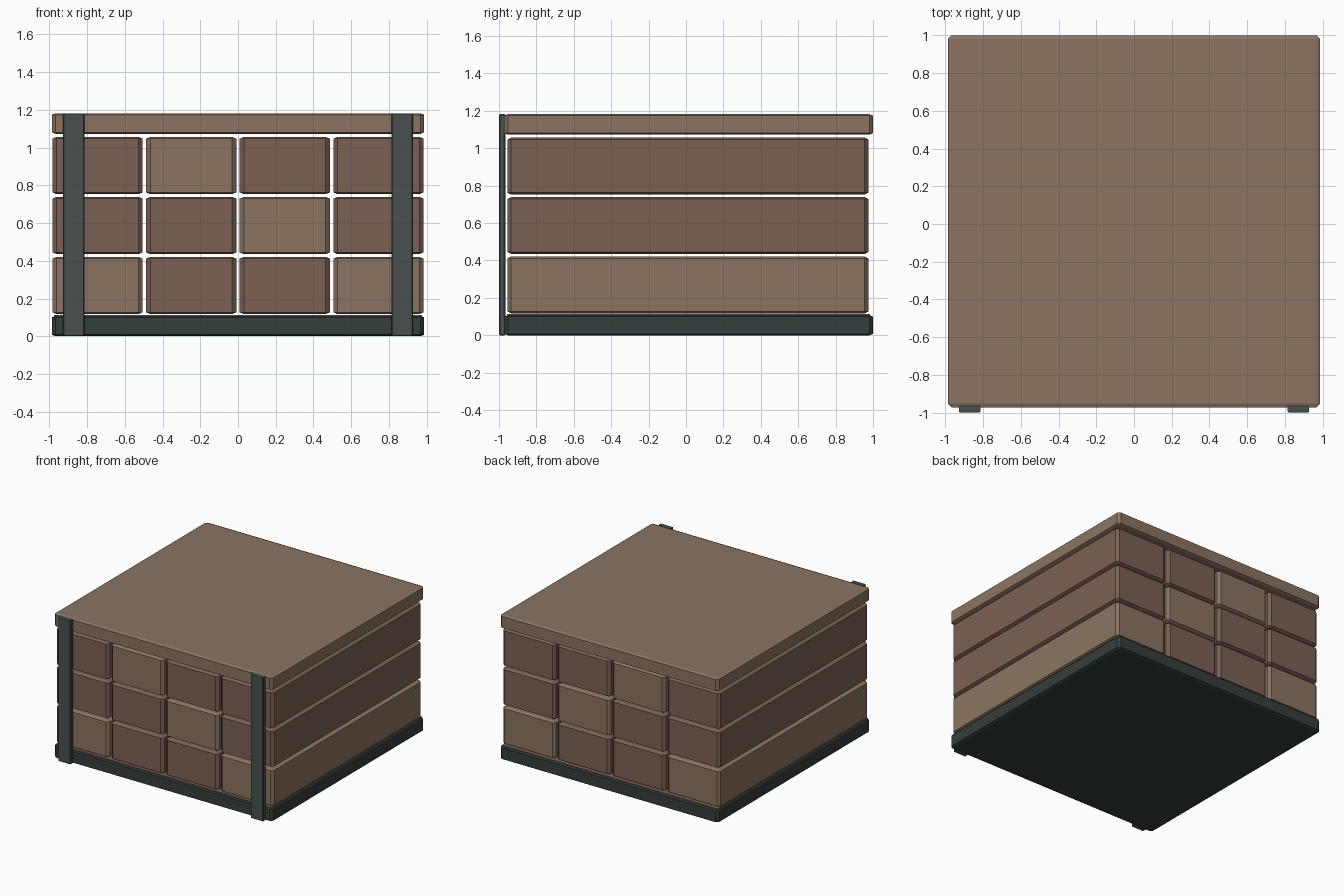
import bpy, bmesh
from mathutils import Vector

if "Cube" in bpy.data.objects:
    bpy.data.objects.remove(bpy.data.objects["Cube"])


def material(name, rgb):
    m = bpy.data.materials.new(name)
    m.diffuse_color = (*rgb, 1)
    m.use_nodes = True
    m.node_tree.nodes["Principled BSDF"].inputs["Base Color"].default_value = m.diffuse_color
    return m


TAN = material("tan_wood", (0.26, 0.175, 0.12))
RED = material("red_brown_wood", (0.20, 0.12, 0.09))
DARK = material("dark_metal", (0.035, 0.047, 0.047))
STRAP = material("strap_metal", (0.065, 0.08, 0.08))


def box(name, lo, hi, mat, cham=None):
    """Box from lo to hi; cham gives the chamfer size along each axis."""
    lo, hi = Vector(lo), Vector(hi)
    c = Vector(cham) if cham else Vector((1, 1, 1))
    size, mid = hi - lo, (hi + lo) / 2
    bm = bmesh.new()
    bmesh.ops.create_cube(bm, size=1)
    for v in bm.verts:
        v.co = Vector(v.co[i] * size[i] / c[i] for i in range(3))
    if cham:
        bmesh.ops.bevel(bm, geom=bm.edges[:], offset=1, segments=1,
                        affect='EDGES', profile=0.5)
    for v in bm.verts:
        v.co = Vector(v.co[i] * c[i] for i in range(3))
    me = bpy.data.meshes.new(name)
    bm.to_mesh(me)
    bm.free()
    me.materials.append(mat)
    ob = bpy.data.objects.new(name, me)
    ob.location = mid
    bpy.context.collection.objects.link(ob)
    return ob


X, Y0, Y1 = 0.987, -0.972, 1.0
SLAB = (0.02, 0.02, 0.008)

# base, thin deck on it, and lid
box("base", (-X, Y0, 0), (X, Y1, 0.108), DARK, SLAB)
box("base_deck", (-0.975, -0.958, 0.104), (0.975, 0.985, 0.113), RED)
box("lid", (-X, Y0, 1.073), (X, Y1, 1.182), TAN, SLAB)

# stacked bars running front to back
tan_bars = {(0, 0), (0, 3), (1, 2), (2, 1)}
for row in range(3):
    z = 0.117 + row * 0.318
    for col in range(4):
        x = (col - 1.5) * 0.496
        box(f"bar_{row}_{col}", (x - 0.239, -0.955, z), (x + 0.239, 0.975, z + 0.304),
            TAN if (row, col) in tan_bars else RED, (0.022, 0.02, 0.01))

# front straps
for side, name in ((-1, "left_strap"), (1, "right_strap")):
    x = side * 0.871
    box(name, (x - 0.057, -1.0, 0), (x + 0.057, -0.966, 1.182), STRAP, (0.006, 0.006, 0.004))
